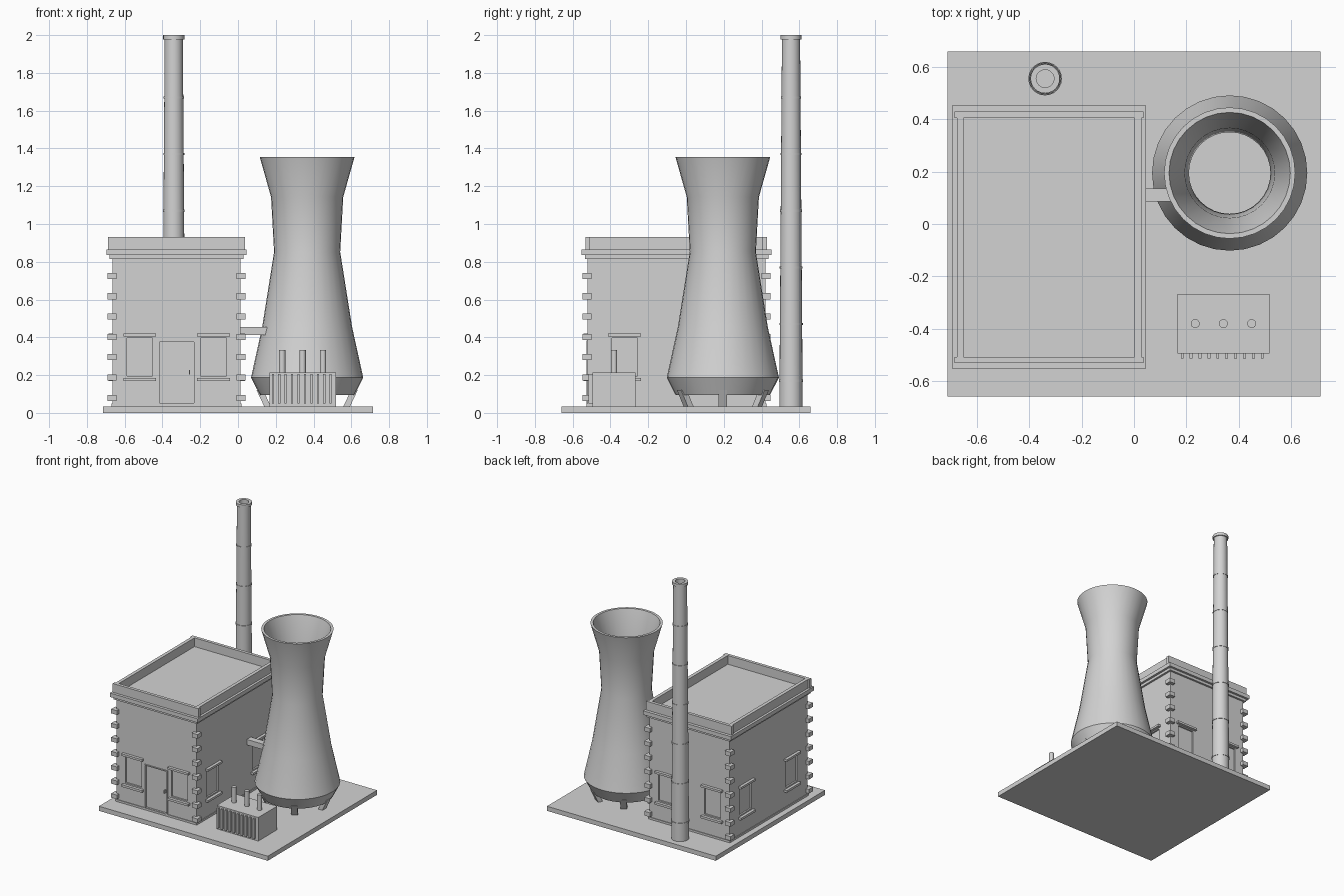
import bpy, bmesh, math
from mathutils import Vector, Matrix

if "Cube" in bpy.data.objects:
    bpy.data.objects.remove(bpy.data.objects["Cube"])

GREY = (0.65, 0.65, 0.65, 1)
mat = bpy.data.materials.new("light grey")
mat.use_nodes = True
mat.diffuse_color = GREY
mat.node_tree.nodes["Principled BSDF"].inputs["Base Color"].default_value = GREY


def make_object(name, bm, smooth=False):
    bmesh.ops.recalc_face_normals(bm, faces=bm.faces)
    mesh = bpy.data.meshes.new(name)
    bm.to_mesh(mesh)
    bm.free()
    mesh.materials.append(mat)
    ob = bpy.data.objects.new(name, mesh)
    bpy.context.collection.objects.link(ob)
    if smooth:
        bpy.ops.object.select_all(action="DESELECT")
        ob.select_set(True)
        bpy.context.view_layer.objects.active = ob
        bpy.ops.object.shade_smooth_by_angle(angle=math.radians(25))
    return ob


def add_box(bm, lo, hi):
    lo, hi = Vector(lo), Vector(hi)
    m = Matrix.Translation((lo + hi) / 2) @ Matrix.Diagonal((*(hi - lo), 1))
    bmesh.ops.create_cube(bm, size=1, matrix=m)


def boxes(name, spans):
    bm = bmesh.new()
    for lo, hi in spans:
        add_box(bm, lo, hi)
    return make_object(name, bm)


def lathe(name, profile, x, y, segments=32):
    """Revolve a closed (radius, height) profile about a vertical axis."""
    bm = bmesh.new()
    rings = []
    for r, z in profile:
        angles = [2 * math.pi * i / segments for i in range(segments)]
        rings.append([bm.verts.new((x + r * math.cos(a), y + r * math.sin(a), z)) for a in angles])
    for a, b in zip(rings, rings[1:] + rings[:1]):
        for i in range(segments):
            j = (i + 1) % segments
            bm.faces.new((a[i], a[j], b[j], b[i]))
    return make_object(name, bm, True)


# Ground slab
G = 0.035
boxes("ground_slab", [((-0.714, -0.66, 0), (0.714, 0.66, G))])

# Building body
X0, X1, Y0, Y1 = -0.664, 0.014, -0.521, 0.421
walls = boxes("building_walls", [((X0, Y0, G), (X1, Y1, 0.84))])


def ring_slab(name, grow, z0, z1):
    boxes(name, [((X0 - grow, Y0 - grow, z0), (X1 + grow, Y1 + grow, z1))])


ring_slab("cornice_moulding", 0.015, 0.815, 0.835)
ring_slab("cornice", 0.032, 0.835, 0.865)
ring_slab("wall_plinth", 0.005, G, 0.05)

# Roof parapets
parapet = [((-0.687, y, 0.865), (0.037, y + 0.024, 0.932)) for y in (-0.532, 0.406)]
parapet += [((x, -0.508, 0.865), (x + 0.026, 0.406, 0.932)) for x in (-0.678, 0.002)]
boxes("roof_parapet", parapet)

# Corner quoins
quoins = []
for cx in (X0 - 0.002, X1 + 0.002):
    for cy in (Y0 - 0.002, Y1 + 0.002):
        for i in range(7):
            z = 0.08 + i * 0.1075
            quoins.append(((cx - 0.024, cy - 0.024, z - 0.016), (cx + 0.024, cy + 0.024, z + 0.016)))
boxes("corner_quoins", quoins)

# Windows: recess, lintel and sill on each wall
cutters, trims = [], []


def wall_box(side, centre, half, z0, z1, inner, outer):
    """Box on a wall; inner and outer are distances out from its face."""
    axis, sign = side
    face = {("x", 1): X1, ("x", -1): X0, ("y", 1): Y1, ("y", -1): Y0}[side]
    a, b = sorted((face + sign * inner, face + sign * outer))
    if axis == "x":
        return (a, centre - half, z0), (b, centre + half, z1)
    return (centre - half, a, z0), (centre + half, b, z1)


openings = [(("y", s), c) for s in (-1, 1) for c in (-0.52, -0.13)]
openings += [(("x", s), c) for s in (-1, 1) for c in (-0.325, 0.225)]
for side, c in openings:
    cutters.append(wall_box(side, c, 0.068, 0.195, 0.397, -0.012, 0.05))
    trims.append(wall_box(side, c, 0.087, 0.405, 0.421, -0.005, 0.022))
    trims.append(wall_box(side, c, 0.087, 0.168, 0.185, -0.005, 0.022))
boxes("window_lintels_and_sills", trims)

# Front door
front = ("y", -1)
cutters.append(wall_box(front, -0.325, 0.092, 0.052, 0.375, -0.012, 0.05))
boxes("door_frame", [wall_box(front, -0.325 + s * 0.095, 0.004, 0.05, 0.383, -0.005, 0.006) for s in (-1, 1)]
      + [wall_box(front, -0.325, 0.099, 0.375, 0.383, -0.005, 0.006)])
boxes("door_handle", [wall_box(front, -0.257, 0.003, 0.203, 0.227, -0.015, 0.006)])

# Carve the openings into the walls
cutter = boxes("opening_cutter", cutters)
cutter.hide_render = True
mod = walls.modifiers.new("openings", "BOOLEAN")
mod.operation = "DIFFERENCE"
mod.solver = "EXACT"
mod.object = cutter
bpy.context.view_layer.objects.active = walls
bpy.ops.object.modifier_apply(modifier=mod.name)
bpy.data.objects.remove(cutter)

# Cooling tower shell
TX, TY = 0.366, 0.195
outer = [(0.25, 0.095), (0.297, 0.187), (0.238, 0.455), (0.175, 0.852), (0.191, 1.143), (0.251, 1.355)]
inner = [(r - 0.019, z) for r, z in reversed(outer)]
lathe("cooling_tower", outer + inner, TX, TY)

# Slanted tower legs
bm = bmesh.new()
for i in range(6):
    a = i * math.pi / 3
    spin = Matrix.Translation((TX, TY, 0)) @ Matrix.Rotation(a, 4, "Z")
    leg = bmesh.ops.create_cube(bm, size=1)["verts"]
    for v in leg:
        r = (0.25 if v.co.z > 0 else 0.21) + v.co.x * 0.035
        v.co = spin @ Vector((r, v.co.y * 0.045, 0.12 if v.co.z > 0 else G))
make_object("tower_legs", bm)

# Pipe between building and tower
boxes("connecting_duct", [((X1 - 0.01, 0.087, 0.413), (0.16, 0.136, 0.455))])

# Chimney with bands and cap
CX, CY = -0.34, 0.556
lathe("chimney", [(0.062, G), (0.048, 1.985), (0.034, 1.985), (0.034, G)], CX, CY, 24)
lathe("chimney_cap", [(0.045, 1.978), (0.056, 1.978), (0.056, 2), (0.034, 2), (0.034, 1.978)], CX, CY, 24)
for i in range(6):
    z = 0.17 + i * 0.3
    r = 0.0655 - 0.0072 * z
    lathe("chimney_band", [(r - 0.01, z - 0.006), (r, z - 0.006), (r, z + 0.006), (r - 0.01, z + 0.006)], CX, CY, 24)

# Transformer with cooling fins and terminals
boxes("transformer_body", [((0.167, -0.495, G), (0.518, -0.267, 0.215))])
boxes("transformer_fins", [((x, -0.515, 0.05), (x + 0.011, -0.49, 0.205))
                           for x in [0.179 + 0.034 * i for i in range(10)]])
bm = bmesh.new()
for x in (0.234, 0.342, 0.45):
    bmesh.ops.create_cone(bm, cap_ends=True, segments=16, radius1=0.017, radius2=0.017, depth=0.125,
                          matrix=Matrix.Translation((x, -0.381, 0.2695)))
make_object("transformer_terminals", bm, True)
